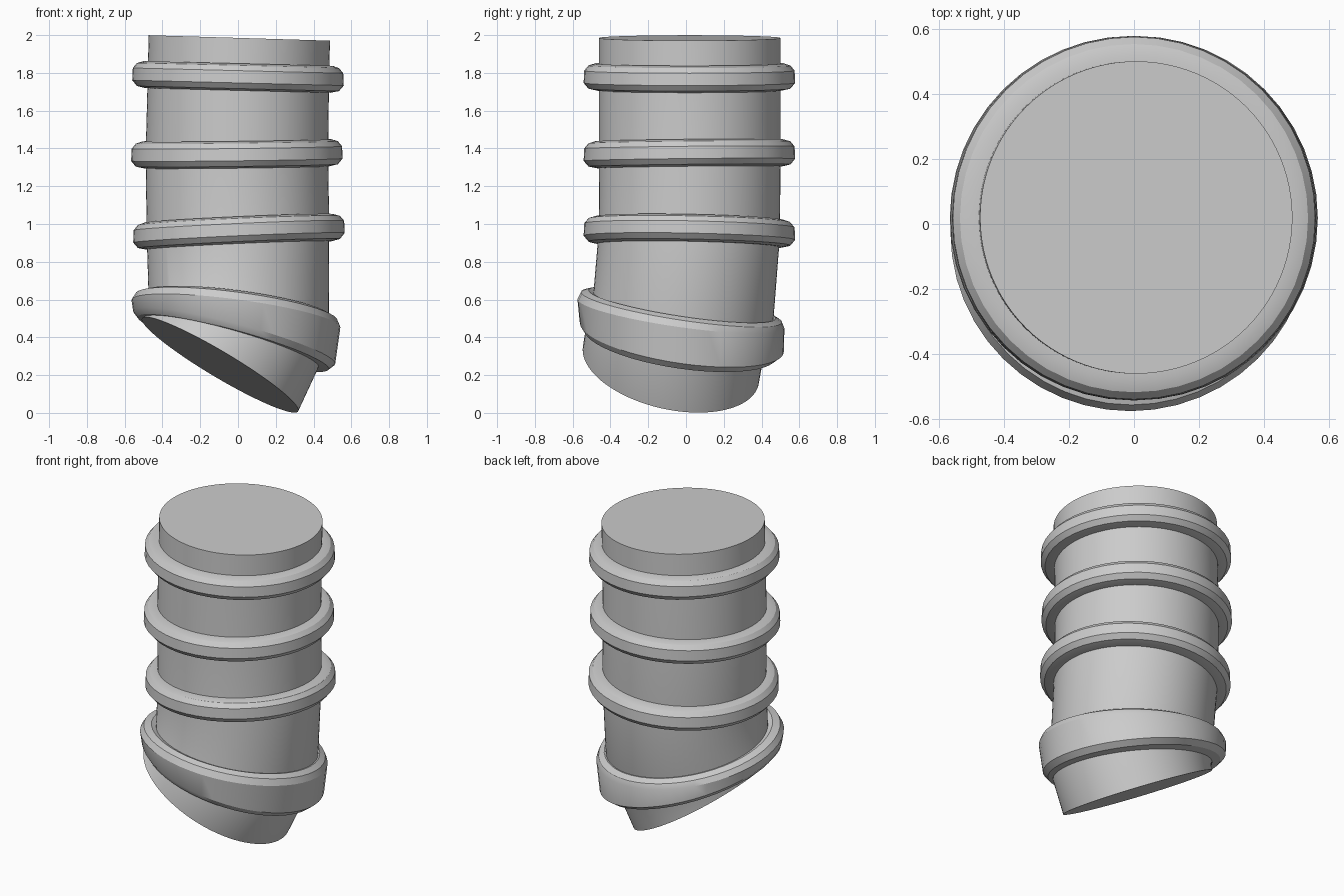
import bpy, bmesh, math

cube = bpy.data.objects.get("Cube")
if cube:
    bpy.data.objects.remove(cube, do_unlink=True)

grey = bpy.data.materials.new("plain grey")
grey.use_nodes = True
colour = (0.6, 0.6, 0.6, 1)
grey.diffuse_color = colour
grey.node_tree.nodes["Principled BSDF"].inputs["Base Color"].default_value = colour


def loft(name, stations, segments, capped):
    """Skin tilted ellipses: (cx, cy, z, rx, ry, slope_x, slope_y), top first."""
    bm = bmesh.new()
    loops = []
    for cx, cy, z, rx, ry, sx, sy in stations:
        loop = []
        for i in range(segments):
            a = math.tau * i / segments
            dx, dy = rx * math.cos(a), ry * math.sin(a)
            loop.append(bm.verts.new((cx + dx, cy + dy, z + sx * dx + sy * dy)))
        loops.append(loop)
    pairs = list(zip(loops, loops[1:]))
    if capped:
        bm.faces.new(loops[0])
        bm.faces.new(loops[-1])
    else:
        pairs.append((loops[-1], loops[0]))
    for upper, lower in pairs:
        for i in range(segments):
            j = (i + 1) % segments
            bm.faces.new((upper[i], lower[i], lower[j], upper[j]))
    bmesh.ops.recalc_face_normals(bm, faces=bm.faces)
    mesh = bpy.data.meshes.new(name)
    bm.to_mesh(mesh)
    bm.free()
    mesh.materials.append(grey)
    obj = bpy.data.objects.new(name, mesh)
    bpy.context.collection.objects.link(obj)
    bpy.ops.object.select_all(action="DESELECT")
    obj.select_set(True)
    bpy.context.view_layer.objects.active = obj
    bpy.ops.object.shade_smooth_by_angle(angle=math.radians(28))
    return obj


# Main tube, bending and cut obliquely at the foot
loft("tube", [
    (0.007, 0.02, 1.985, 0.48, 0.48, -0.03, 0),
    (0.002, 0.02, 1.775, 0.48, 0.48, -0.025, 0),
    (-0.006, 0.02, 1.37, 0.483, 0.48, 0.012, 0.01),
    (0, 0.018, 0.955, 0.483, 0.48, 0.045, -0.02),
    (0.004, -0.018, 0.51, 0.476, 0.477, -0.13, -0.14),
    (-0.04, -0.06, 0.37, 0.465, 0.472, -0.28, -0.14),
    (-0.095, -0.08, 0.255, 0.415, 0.467, -0.58, -0.17),
], 96, True)

# Three bevelled collars: radius and height offset around the section
section = [(0.45, 0.07), (0.5, 0.073), (0.535, 0.062), (0.557, 0.035),
           (0.56, -0.03), (0.535, -0.06), (0.49, -0.07), (0.45, -0.07)]
collars = {
    "upper_collar": (0, 0.018, 1.777, -0.025, 0),
    "middle_collar": (-0.006, 0.018, 1.37, 0.012, 0.01),
    "lower_collar": (0.005, 0.018, 0.957, 0.045, -0.02),
}
for name, (cx, cy, z, sx, sy) in collars.items():
    loft(name, [(cx, cy, z + dz, r, r, sx, sy) for r, dz in section], 48, False)

# Wedge-shaped collar at the bend, taller on the inside of the curve
loft("bend_collar", [
    (0, -0.02, 0.56, 0.45, 0.45, -0.13, -0.15),
    (-0.003, -0.02, 0.575, 0.495, 0.495, -0.13, -0.15),
    (-0.008, -0.024, 0.56, 0.535, 0.532, -0.13, -0.15),
    (-0.011, -0.027, 0.525, 0.553, 0.548, -0.13, -0.14),
    (-0.02, -0.022, 0.4, 0.535, 0.54, -0.26, -0.14),
    (-0.025, -0.03, 0.37, 0.505, 0.51, -0.27, -0.14),
    (-0.035, -0.05, 0.365, 0.44, 0.45, -0.27, -0.14),
], 48, False)
